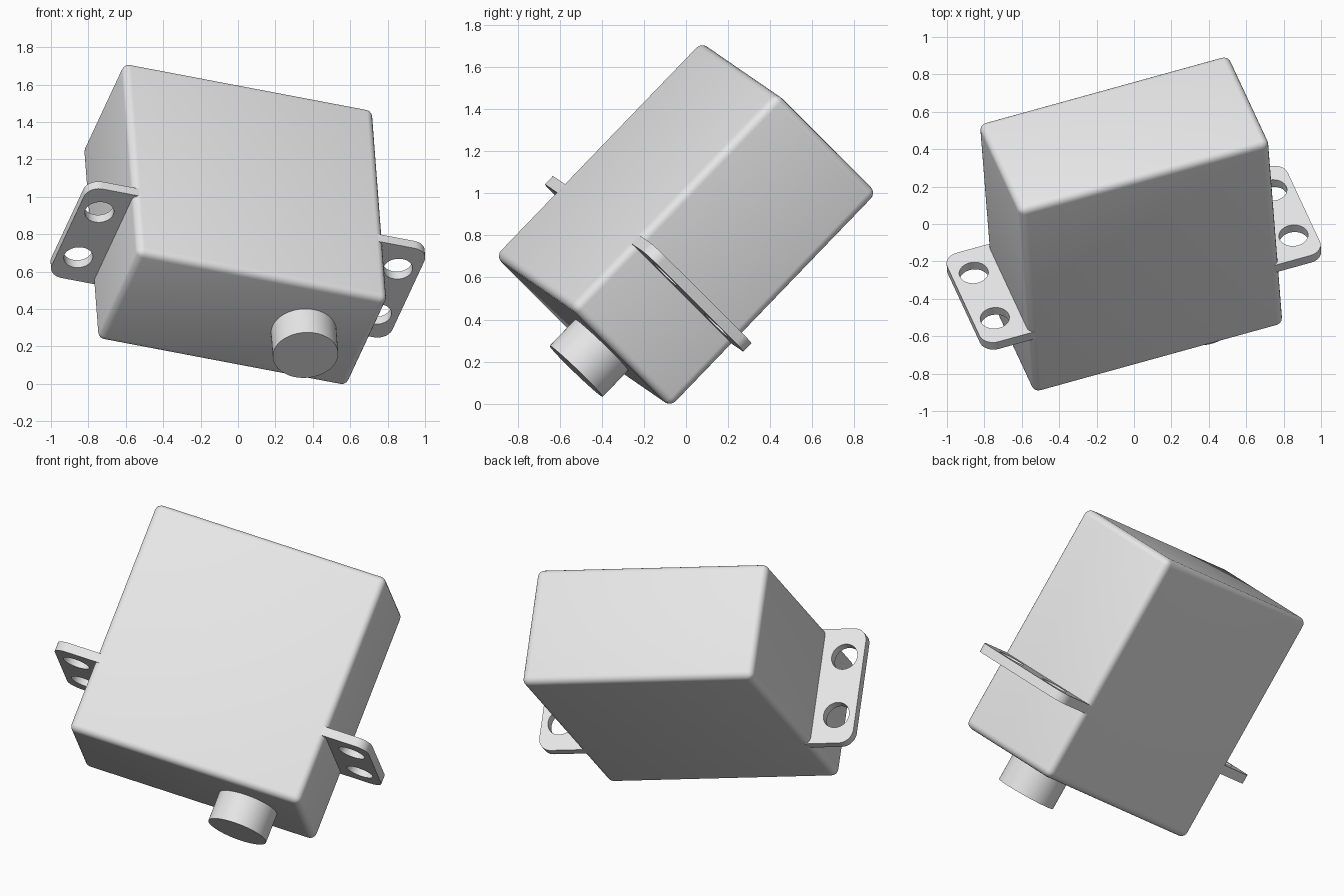
import bpy, bmesh
from mathutils import Matrix, Vector

cube = bpy.data.objects.get("Cube")
if cube:
    bpy.data.objects.remove(cube, do_unlink=True)

# Tilted frame of the whole motor: width, shaft direction, thickness
width_axis = Vector((0.948, 0.262, -0.18)).normalized()
shaft_axis = Vector((0.043, -0.696, -0.717))
shaft_axis = (shaft_axis - width_axis * shaft_axis.dot(width_axis)).normalized()
thick_axis = width_axis.cross(shaft_axis)
FRAME = Matrix((width_axis, shaft_axis, thick_axis)).transposed().to_4x4()
FRAME.translation = (-0.015, 0, 0.852)

WIDTH, LENGTH, THICK = 1.41, 1.42, 0.71

grey = bpy.data.materials.new("light_grey")
grey.use_nodes = True
grey.diffuse_color = (0.8, 0.8, 0.8, 1)
grey.node_tree.nodes["Principled BSDF"].inputs["Base Color"].default_value = (0.8, 0.8, 0.8, 1)


def add_object(name, bm):
    mesh = bpy.data.meshes.new(name)
    bm.to_mesh(mesh)
    bm.free()
    mesh.materials.append(grey)
    obj = bpy.data.objects.new(name, mesh)
    bpy.context.collection.objects.link(obj)
    obj.matrix_world = FRAME
    return obj


def box(center, size):
    bm = bmesh.new()
    bmesh.ops.create_cube(bm, size=1, matrix=Matrix.Translation(center) @ Matrix.Diagonal((*size, 1)))
    return bm


def cylinder(bm, center, radius, depth):
    # Cylinder lying along the shaft direction
    turn = Matrix.Rotation(-1.5707963, 4, 'X')
    bmesh.ops.create_cone(bm, cap_ends=True, segments=64, radius1=radius, radius2=radius,
                          depth=depth, matrix=Matrix.Translation(center) @ turn)


def smooth(obj):
    bpy.ops.object.select_all(action='DESELECT')
    obj.select_set(True)
    bpy.context.view_layer.objects.active = obj
    bpy.ops.object.shade_smooth_by_angle(angle=0.6)


# Case with softly rounded edges
bm = box((0, 0, 0), (WIDTH, LENGTH, THICK))
bmesh.ops.bevel(bm, geom=bm.edges[:], offset=0.04, segments=5, profile=0.5, affect='EDGES')
smooth(add_object("motor_case", bm))

# Output shaft
bm = bmesh.new()
cylinder(bm, (0.345, 0.78, 0), 0.175, 0.21)
smooth(add_object("output_shaft", bm))

# Mounting tabs with rounded outer corners and two screw holes each
INNER, OUTER, TAB_Y = 0.665, 0.96, 0.26
for side, name in ((-1, "right_mounting_tab"), (1, "left_mounting_tab")):
    bm = box((side * (INNER + OUTER) / 2, TAB_Y, 0), (OUTER - INNER, 0.055, THICK - 0.002))
    corners = [e for e in bm.edges
               if all(side * v.co.x > 0.9 for v in e.verts)
               and abs(e.verts[0].co.z - e.verts[1].co.z) < 0.01]
    bmesh.ops.bevel(bm, geom=corners, offset=0.08, segments=10, profile=0.5, affect='EDGES')
    tab = add_object(name, bm)

    holes = bmesh.new()
    for z in (-0.18, 0.18):
        cylinder(holes, (side * 0.842, TAB_Y, z), 0.078, 0.2)
    cutter = add_object("hole_cutter", holes)
    cutter.hide_render = True

    cut = tab.modifiers.new("screw_holes", 'BOOLEAN')
    cut.operation = 'DIFFERENCE'
    cut.solver = 'EXACT'
    cut.object = cutter
    bpy.context.view_layer.update()
    bpy.context.view_layer.objects.active = tab
    bpy.ops.object.modifier_apply(modifier=cut.name)
    bpy.data.objects.remove(cutter, do_unlink=True)
    smooth(tab)
